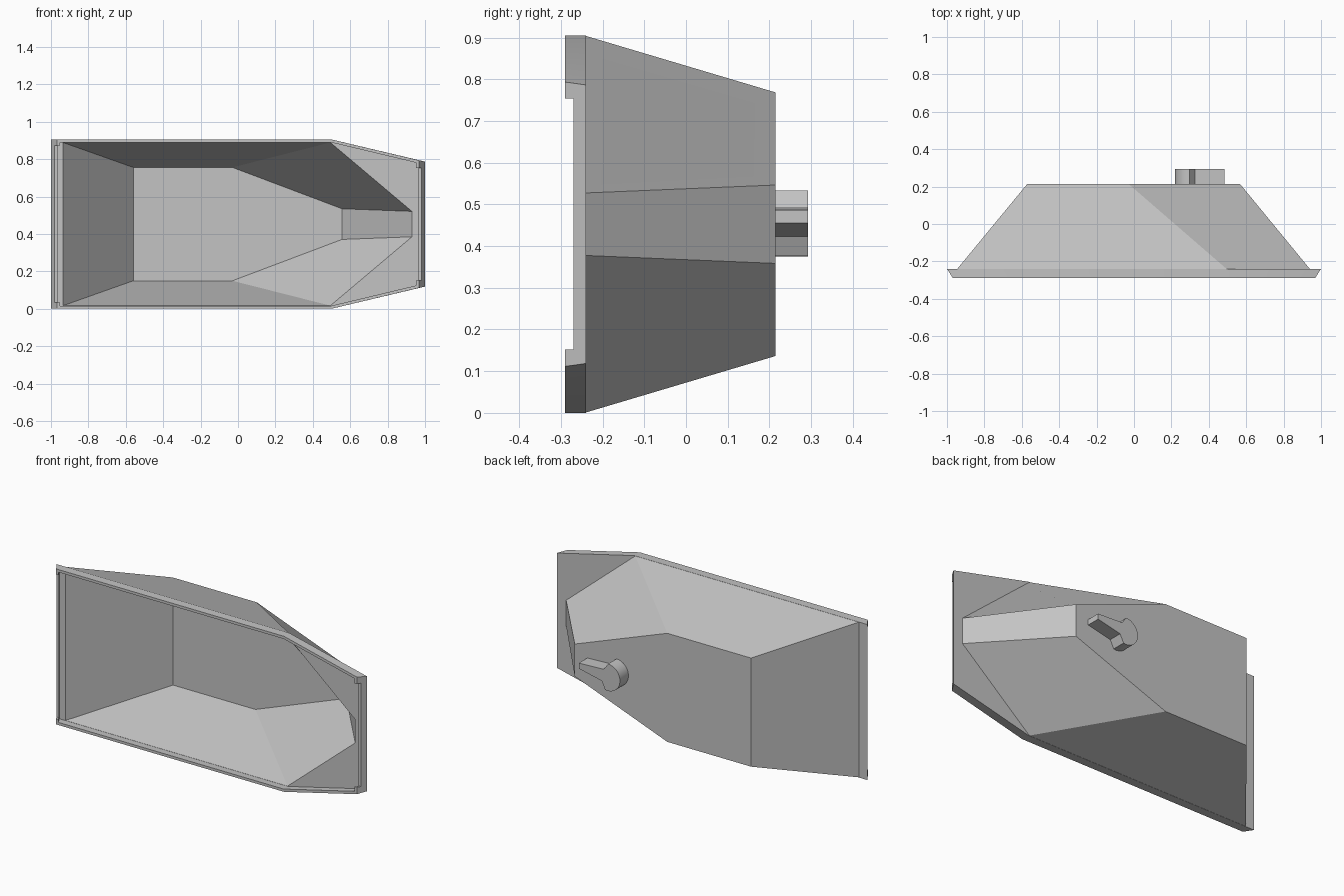
import bpy, bmesh, math

if "Cube" in bpy.data.objects:
    bpy.data.objects.remove(bpy.data.objects["Cube"], do_unlink=True)

MID = 0.4525  # height of the housing centre line

grey = bpy.data.materials.new("plain_grey")
grey.use_nodes = True
grey.diffuse_color = (0.55, 0.55, 0.55, 1)
grey.node_tree.nodes["Principled BSDF"].inputs["Base Color"].default_value = (0.55, 0.55, 0.55, 1)


def loft(name, loops):
    """Closed solid from a chain of equal-length point loops."""
    bm = bmesh.new()
    rings = [[bm.verts.new(p) for p in loop] for loop in loops]
    n = len(rings[0])
    for a, b in zip(rings, rings[1:]):
        for i in range(n):
            j = (i + 1) % n
            bm.faces.new((a[i], a[j], b[j], b[i]))
    bm.faces.new(rings[0])
    bm.faces.new(rings[-1])
    bmesh.ops.recalc_face_normals(bm, faces=bm.faces[:])
    mesh = bpy.data.meshes.new(name)
    bm.to_mesh(mesh)
    bm.free()
    mesh.materials.append(grey)
    obj = bpy.data.objects.new(name, mesh)
    bpy.context.collection.objects.link(obj)
    return obj


def outline(y, left, shoulder, right, half, end_half):
    """Six-sided outline: a straight left end and a tapered right end."""
    top = [(left, half), (shoulder, half), (right, end_half)]
    pts = top + [(x, -h) for x, h in reversed(top)]
    return [(x, y, MID + h) for x, h in pts]


def activate(obj):
    bpy.ops.object.select_all(action='DESELECT')
    obj.select_set(True)
    bpy.context.view_layer.objects.active = obj


# Hollow housing: outer back, body, flange, rim lip, then the inner bowl
housing = loft("housing", [
    outline(0.215, -0.57, -0.03, 0.566, 0.316, 0.094),
    outline(-0.24, -0.945, 0.495, 0.94, 0.4515, 0.075),
    outline(-0.24, -1.0, 0.5, 1.0, 0.4525, 0.334),
    outline(-0.29, -0.968, 0.5, 0.968, 0.4525, 0.341),
    outline(-0.29, -0.953, 0.497, 0.953, 0.437, 0.328),
    outline(-0.25, -0.976, 0.497, 0.976, 0.437, 0.323),
    outline(-0.25, -0.935, 0.494, 0.93, 0.436, 0.068),
    outline(0.203, -0.56, -0.03, 0.556, 0.303, 0.082),
])

# Shallow notches in the two end lips
for side, half in ((1, 0.301), (-1, 0.42)):
    xs = (side * 0.9, side * 1.1)
    box = [[(x, y, MID + h) for x, h in
            ((xs[0], -half), (xs[1], -half), (xs[1], half), (xs[0], half))]
           for y in (-0.35, -0.27)]
    cutter = loft("notch_cutter", box)
    cutter.hide_render = True
    mod = housing.modifiers.new("notch", 'BOOLEAN')
    mod.operation = 'DIFFERENCE'
    mod.solver = 'EXACT'
    mod.object = cutter
    activate(housing)
    bpy.ops.object.modifier_apply(modifier=mod.name)
    bpy.data.objects.remove(cutter, do_unlink=True)

# Pointed knob on the back: round head with a tapering arm
cx, cz, r = 0.299, 0.454, 0.079
profile = []
for i in range(17):
    a = math.radians(92 + 190 * i / 16)
    profile.append((cx + r * math.cos(a), cz + r * math.sin(a)))
profile += [(0.338, 0.423), (0.485, 0.455), (0.485, 0.487), (0.325, 0.494)]
knob = loft("back_knob", [[(x, y, z) for x, z in profile] for y in (0.21, 0.293)])

for obj in (housing, knob):
    activate(obj)
    bpy.ops.object.shade_smooth_by_angle(angle=math.radians(25))
